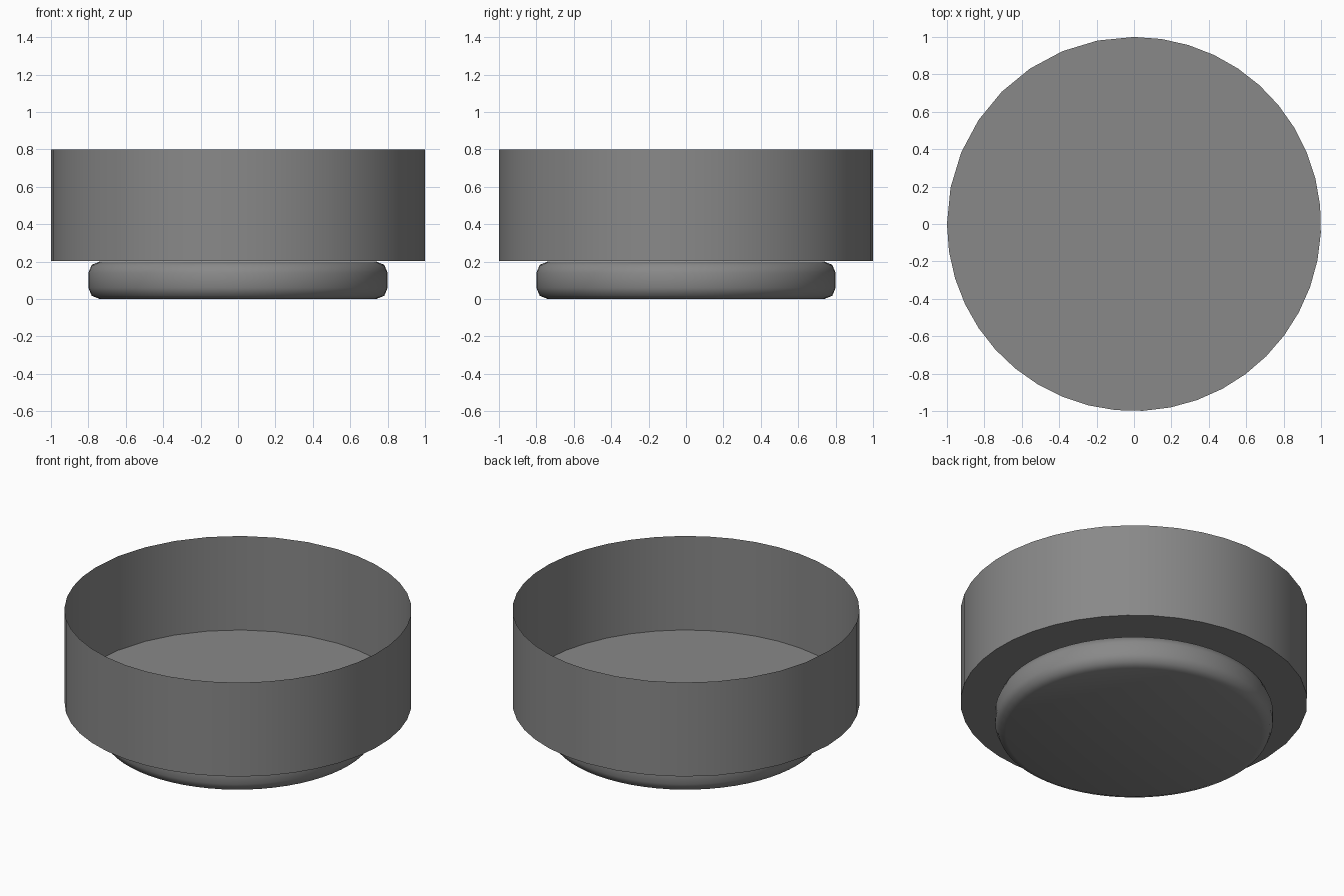
import bpy, bmesh, math

if "Cube" in bpy.data.objects:
    bpy.data.objects.remove(bpy.data.objects["Cube"])

# Dark grey finish
dark = bpy.data.materials.new("dark_grey")
dark.diffuse_color = (0.25, 0.25, 0.25, 1)
dark.use_nodes = True
dark.node_tree.nodes["Principled BSDF"].inputs["Base Color"].default_value = dark.diffuse_color


def add_object(name, bm):
    mesh = bpy.data.meshes.new(name)
    bmesh.ops.recalc_face_normals(bm, faces=bm.faces)
    bm.to_mesh(mesh)
    bm.free()
    mesh.materials.append(dark)
    ob = bpy.data.objects.new(name, mesh)
    bpy.context.collection.objects.link(ob)
    bpy.ops.object.select_all(action='DESELECT')
    ob.select_set(True)
    bpy.context.view_layer.objects.active = ob
    bpy.ops.object.shade_smooth_by_angle(angle=math.radians(50))
    return ob


# Open thin-walled drum: 8 segments in the back-left quarter, 32 in the rest
angles = [90 + 90 * i / 8 for i in range(8)]
angles += [180 + 270 * i / 32 for i in range(32)]
bm = bmesh.new()
rings = [[bm.verts.new((math.cos(math.radians(a)), math.sin(math.radians(a)), z))
          for a in angles] for z in (0.202, 0.8)]
low, high = rings
n = len(angles)
for i in range(n):
    j = (i + 1) % n
    bm.faces.new((low[i], low[j], high[j], high[i]))
bm.faces.new(low[::-1])
add_object("drum", bm)

# Foot: short solid disc with rounded edges
bm = bmesh.new()
bmesh.ops.create_cone(bm, cap_ends=True, segments=64, radius1=0.8, radius2=0.8, depth=0.2)
bmesh.ops.translate(bm, verts=bm.verts, vec=(0, 0, 0.1))
rims = [e for e in bm.edges if abs(e.verts[0].co.z - e.verts[1].co.z) < 1e-4]
bmesh.ops.bevel(bm, geom=rims, offset=0.06, segments=2, profile=0.5, affect='EDGES')
add_object("foot", bm)
